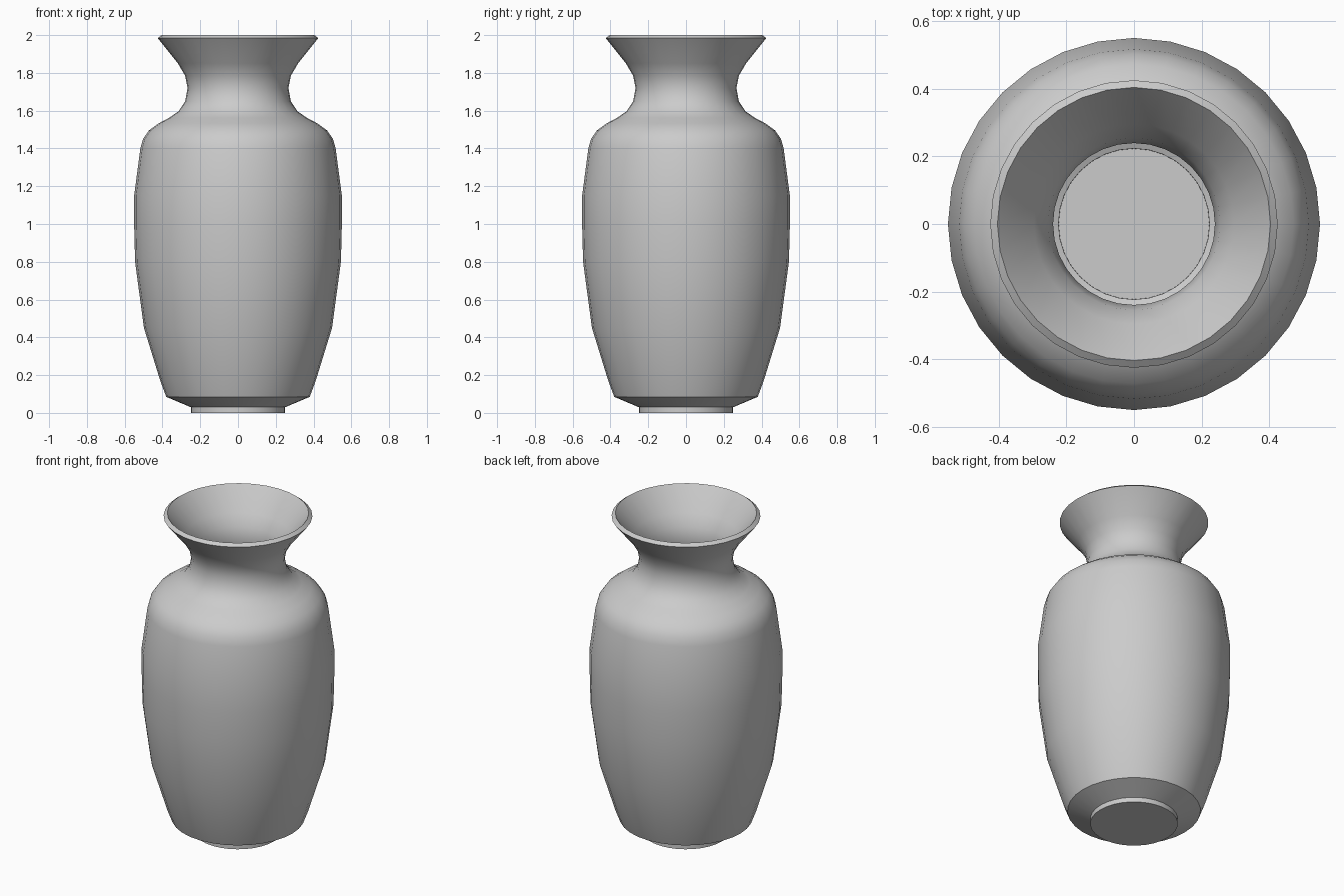
import bpy, bmesh, math

if "Cube" in bpy.data.objects:
    bpy.data.objects.remove(bpy.data.objects["Cube"])

SIDES = 32
WALL = 0.027

# Outer silhouette of the vase, foot to lip: (radius, height)
profile = [
    (0.25, 0.0), (0.25, 0.03), (0.38, 0.085), (0.41, 0.165), (0.498, 0.45),
    (0.545, 0.80), (0.55, 1.0), (0.55, 1.15), (0.517, 1.40), (0.503, 1.45),
    (0.472, 1.495), (0.42, 1.533), (0.365, 1.562), (0.315, 1.597),
    (0.28, 1.65), (0.267, 1.72), (0.28, 1.785), (0.318, 1.85), (0.425, 1.984),
]

# Turn the silhouette into rings and skin them
bm = bmesh.new()
rings = []
for r, z in profile:
    rings.append([bm.verts.new((r * math.cos(2 * math.pi * i / SIDES),
                                r * math.sin(2 * math.pi * i / SIDES), z))
                  for i in range(SIDES)])
for low, high in zip(rings, rings[1:]):
    for i in range(SIDES):
        j = (i + 1) % SIDES
        bm.faces.new((low[i], low[j], high[j], high[i]))

# Closed base under the foot
bm.faces.new(rings[0][::-1])

mesh = bpy.data.meshes.new("vase")
bm.to_mesh(mesh)
bm.free()
vase = bpy.data.objects.new("vase", mesh)
bpy.context.collection.objects.link(vase)
bpy.context.view_layer.objects.active = vase
vase.select_set(True)

# Wall thickness grows inward, leaving the mouth open
wall = vase.modifiers.new("wall", 'SOLIDIFY')
wall.thickness = WALL
wall.offset = -1
wall.use_even_offset = True
bpy.ops.object.modifier_apply(modifier=wall.name)

# Smooth body with crisp foot and lip
bpy.ops.object.shade_smooth_by_angle(angle=math.radians(30))
